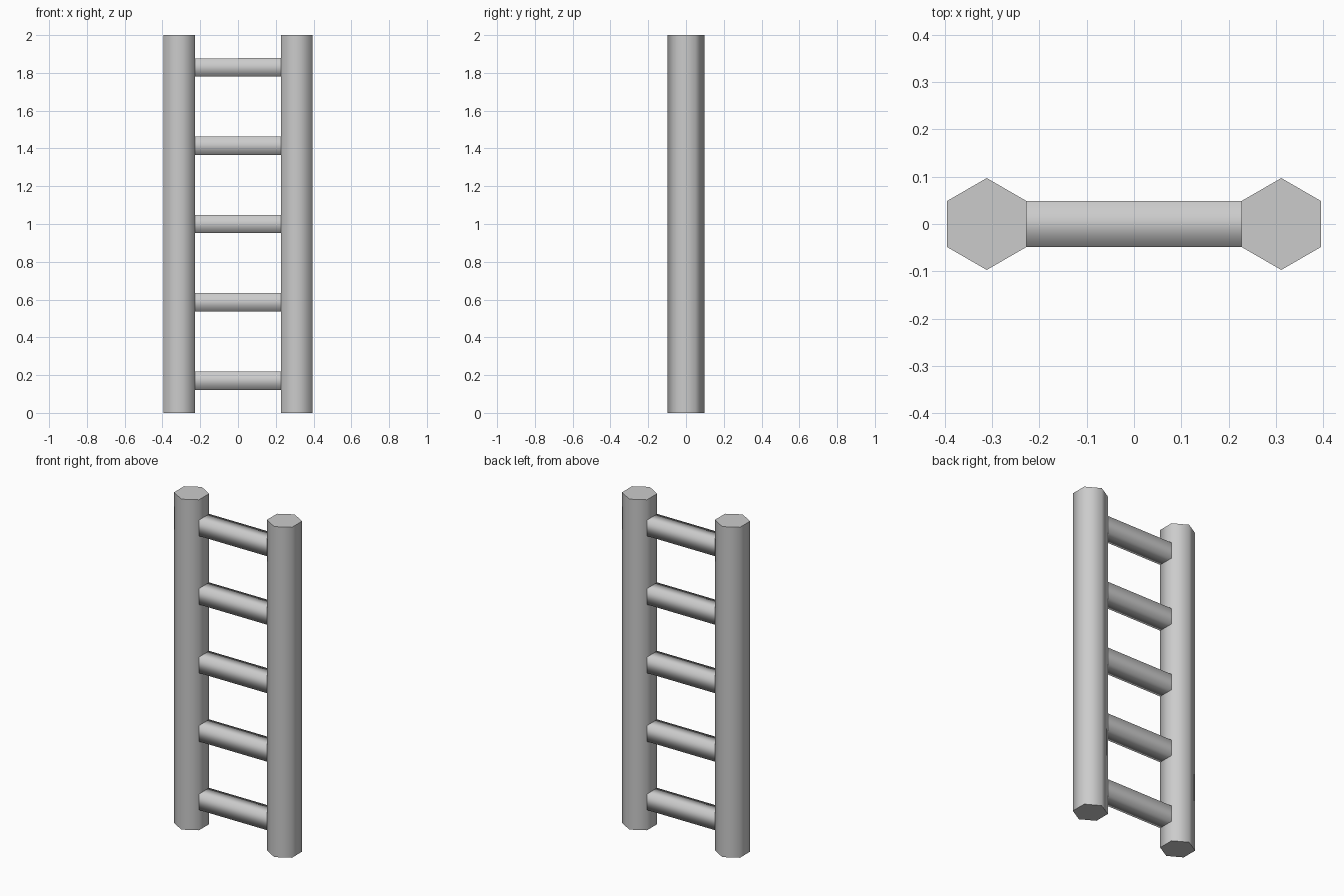
import bpy, bmesh
from math import pi, cos
from mathutils import Matrix

if "Cube" in bpy.data.objects:
    bpy.data.objects.remove(bpy.data.objects["Cube"])

RAIL_X, RADIUS, HEIGHT = 0.311, 0.097, 2.0
RUNGS, SPACING = 5, 0.4145
INNER = RAIL_X - RADIUS * cos(pi / 6)   # flat inner side of a rail


def prism(name, sides, radius, length, spin, caps, turn, location):
    """Straight prism with smooth sides and flat caps, centred on location."""
    bm = bmesh.new()
    bmesh.ops.create_cone(bm, cap_ends=caps, segments=sides, radius1=radius,
                          radius2=radius, depth=length,
                          matrix=turn @ Matrix.Rotation(spin, 4, 'Z'))
    axis = turn.col[2].to_3d()
    bm.normal_update()
    for f in bm.faces:
        f.smooth = abs(f.normal.dot(axis)) < 0.5
    # Put a flat side or a corner where the part needs it
    mesh = bpy.data.meshes.new(name)
    bm.to_mesh(mesh)
    bm.free()
    obj = bpy.data.objects.new(name, mesh)
    obj.location = location
    bpy.context.collection.objects.link(obj)
    return obj


# Two hexagonal rails, corners towards front and back
# (create_cone puts its first corner on the y axis)
for side, x in (("left", -RAIL_X), ("right", RAIL_X)):
    prism(f"{side}_rail", 6, RADIUS, HEIGHT, 0, True,
          Matrix.Identity(4), (x, 0, HEIGHT / 2))

# Square rungs, as wide as a rail side, open where they meet the rails
for i in range(RUNGS):
    z = HEIGHT / 2 + (i - (RUNGS - 1) / 2) * SPACING
    prism(f"rung_{i + 1}", 4, RADIUS / 2 ** 0.5, 2 * INNER, pi / 4, False,
          Matrix.Rotation(pi / 2, 4, 'Y'), (0, 0, z))
